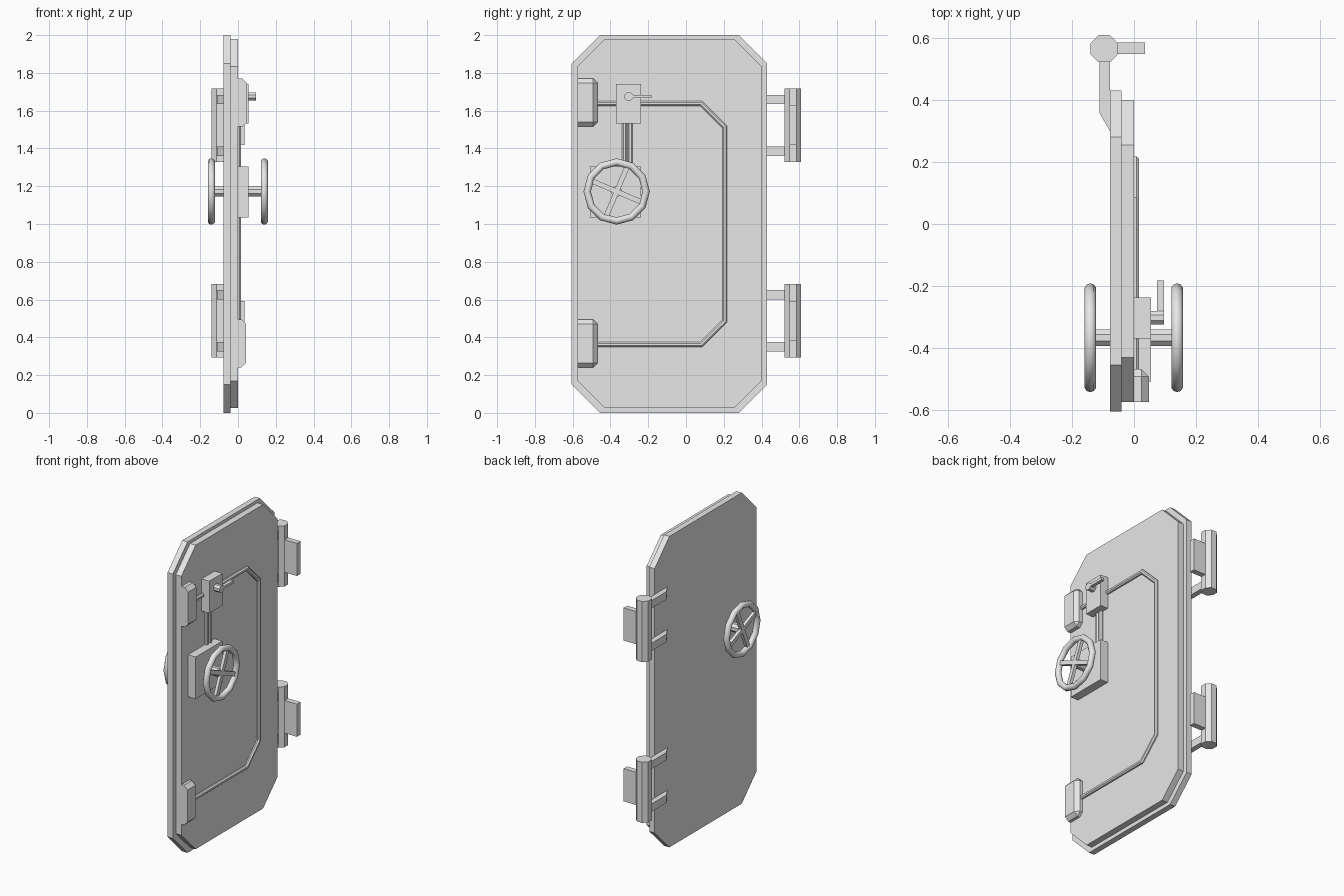
import bpy, bmesh, math
from mathutils import Vector, Matrix

if "Cube" in bpy.data.objects:
    bpy.data.objects.remove(bpy.data.objects["Cube"])

grey = bpy.data.materials.new("painted_grey")
grey.diffuse_color = (0.8, 0.8, 0.8, 1)
grey.use_nodes = True
grey.node_tree.nodes["Principled BSDF"].inputs["Base Color"].default_value = grey.diffuse_color


def finish(name, bm):
    bmesh.ops.recalc_face_normals(bm, faces=bm.faces[:])
    me = bpy.data.meshes.new(name)
    bm.to_mesh(me)
    bm.free()
    me.materials.append(grey)
    ob = bpy.data.objects.new(name, me)
    bpy.context.collection.objects.link(ob)
    return ob


def prism(name, points, direction):
    """Extrude a closed planar outline along a direction."""
    bm = bmesh.new()
    face = bm.faces.new([bm.verts.new(p) for p in points])
    new = bmesh.ops.extrude_face_region(bm, geom=[face], use_keep_orig=True)["geom"]
    bmesh.ops.translate(bm, vec=direction,
                        verts=[v for v in new if isinstance(v, bmesh.types.BMVert)])
    return finish(name, bm)


def box_mesh(x, y, z):
    bm = bmesh.new()
    bmesh.ops.create_cube(bm, size=1)
    for v in bm.verts:
        v.co = [lo + (c + 0.5) * (hi - lo) for c, (lo, hi) in zip(v.co, (x, y, z))]
    return bm


def box(name, x, y, z):
    return finish(name, box_mesh(x, y, z))


def octagon_x(name, x0, x1, y, z, r):
    """Eight-sided rod along x, with flats facing the axes."""
    r /= math.cos(math.pi / 8)
    pts = [(x0, y + r * math.cos(a), z + r * math.sin(a))
           for a in (math.pi * (k + 0.5) / 4 for k in range(8))]
    return prism(name, pts, (x1 - x0, 0, 0))


def slab(name, x0, x1, y0, y1, z0, z1, c):
    """Door panel with four cut corners."""
    pts = [(y0 + c, z0), (y1 - c, z0), (y1, z0 + c), (y1, z1 - c),
           (y1 - c, z1), (y0 + c, z1), (y0, z1 - c), (y0, z0 + c)]
    return prism(name, [(x0, y, z) for y, z in pts], (x1 - x0, 0, 0))


def ridge(name, path, half=0.013, height=0.016):
    """Sweep a bevelled ridge along a (y, z) path with mitred corners."""
    profile = [(-half, 0), (-half, height * 0.5), (-half * 0.45, height),
               (half * 0.45, height), (half, height * 0.5), (half, 0)]
    path = [Vector(p) for p in path]
    bm = bmesh.new()
    rings = []
    for i, p in enumerate(path):
        dirs = []
        if i > 0:
            dirs.append((p - path[i - 1]).normalized())
        if i < len(path) - 1:
            dirs.append((path[i + 1] - p).normalized())
        d = sum(dirs, Vector((0, 0))).normalized()
        n = Vector((-d.y, d.x)) / d.dot(dirs[0])
        rings.append([bm.verts.new((h, *(p + n * w))) for w, h in profile])
    for a, b in zip(rings, rings[1:]):
        for k in range(len(profile)):
            j = (k + 1) % len(profile)
            bm.faces.new((a[k], a[j], b[j], b[k]))
    bm.faces.new(rings[0])
    bm.faces.new(rings[-1])
    return finish(name, bm)


# Door panels
slab("door_outer_panel", -0.078, -0.04, -0.605, 0.43, 0, 2, 0.15)
slab("door_inner_panel", -0.04, 0, -0.575, 0.40, 0.025, 1.98, 0.145)

# Raised rod running between the two clamps
ridge("locking_rod", [(-0.48, 1.638), (0.08, 1.638), (0.205, 1.515),
                      (0.205, 0.485), (0.08, 0.362), (-0.48, 0.362)])
for side, y in (("left", -0.326), ("right", -0.295)):
    ridge(side + "_link_rod", [(y, 1.29), (y, 1.55)])

# Edge clamps, chamfered away from the door edge
for name, z in (("upper_clamp", 1.515), ("lower_clamp", 0.24)):
    bm = box_mesh((0, 0.048 if z > 1 else 0.042), (-0.575, -0.468), (z, z + 0.255))
    edges = [e for e in bm.edges
             if not all(v.co.x < 0.001 for v in e.verts)
             and not all(v.co.y < -0.574 for v in e.verts)]
    bmesh.ops.bevel(bm, geom=edges, offset=0.024, segments=1, affect="EDGES")
    finish(name, bm)

# Gear box, latch box and its lever
box("gear_box", (0, 0.055), (-0.508, -0.238), (1.035, 1.305))
box("latch_box", (0, 0.055), (-0.37, -0.237), (1.533, 1.74))
octagon_x("lever_pivot", 0.055, 0.096, -0.303, 1.675, 0.022)
box("lever_arm", (0.075, 0.096), (-0.30, -0.182), (1.667, 1.684))

# Handwheels on both faces, sharing one shaft
WY, WZ = -0.367, 1.172
octagon_x("wheel_shaft", -0.135, 0.135, WY, WZ, 0.027)
for side, x in (("inner", 0.139), ("outer", -0.141)):
    bpy.ops.mesh.primitive_torus_add(major_segments=12, minor_segments=10,
                                     major_radius=0.156, minor_radius=0.0195,
                                     location=(x, WY, WZ),
                                     rotation=(0, math.pi / 2, 0))
    rim = bpy.context.object
    rim.name = side + "_wheel_rim"
    rim.data.materials.append(grey)
    bpy.ops.object.shade_smooth_by_angle(angle=math.radians(40))
    for k in range(2):
        spoke = box(f"{side}_wheel_spoke_{k + 1}", (-0.01, 0.01),
                    (-0.152, 0.152), (-0.0135, 0.0135))
        spoke.data.transform(Matrix.Translation((x, WY, WZ)) @
                             Matrix.Rotation(math.radians(67 + 90 * k), 4, "X"))

# Hinges: pin, wall leaf and two door straps each
PX, PY, PR = -0.096, 0.566, 0.044
for name, z in (("upper", 1.522), ("lower", 0.488)):
    r = PR / math.cos(math.pi / 8)
    ring = [(PX + r * math.cos(a), PY + r * math.sin(a), z - 0.195)
            for a in (math.pi * (k + 0.5) / 4 for k in range(8))]
    prism(name + "_hinge_pin", ring, (0, 0, 0.39))
    box(name + "_hinge_leaf", (-0.07, 0.035), (0.549, 0.585), (z - 0.105, z + 0.105))
    for part, dz in (("top", 0.137), ("bottom", -0.137)):
        outline = [(-0.078, 0.30), (-0.112, 0.36), (-0.112, 0.53), (-0.078, 0.53)]
        prism(f"{name}_hinge_{part}_strap",
              [(x, y, z + dz - 0.025) for x, y in outline], (0, 0, 0.05))
